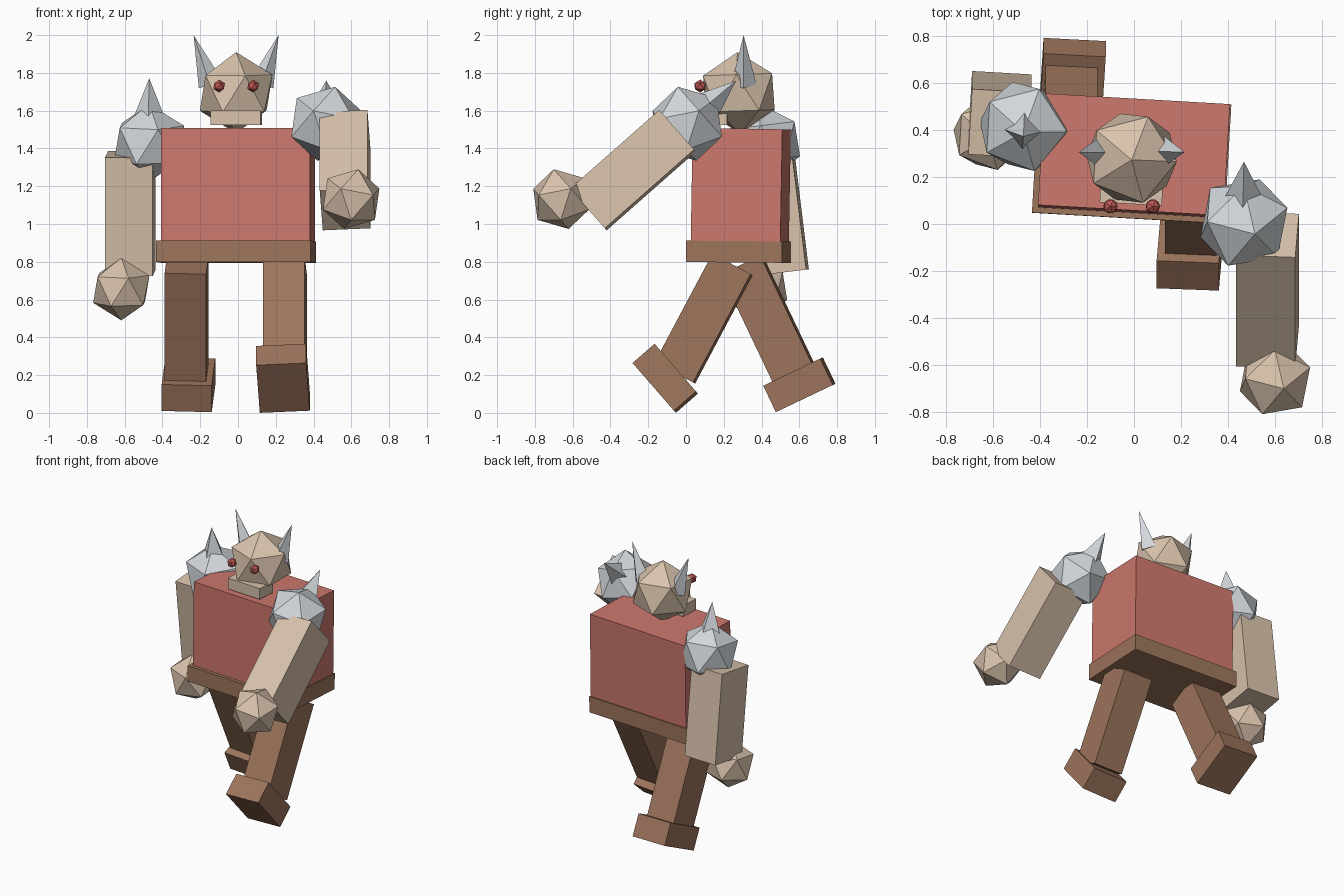
import bpy
from math import radians
from mathutils import Matrix, Vector

if "Cube" in bpy.data.objects:
    bpy.data.objects.remove(bpy.data.objects["Cube"], do_unlink=True)


def material(name, *srgb):
    rgb = [((c / 255 + 0.055) / 1.055) ** 2.4 for c in srgb]
    mat = bpy.data.materials.new(name)
    mat.use_nodes = True
    mat.diffuse_color = (*rgb, 1)
    mat.node_tree.nodes["Principled BSDF"].inputs["Base Color"].default_value = (*rgb, 1)
    return mat


RED = material("red cloth", 204, 120, 109)
SKIN = material("tan skin", 217, 195, 172)
BROWN = material("brown leather", 157, 117, 92)
STEEL = material("grey steel", 210, 215, 219)
EYE = material("dark red eye", 190, 88, 84)

TWIST = -3.3  # the whole body is turned slightly


def frame(pos, pitch=0, roll=TWIST):
    """Placement: turn about the part's own z, then pitch about x."""
    return (Matrix.Translation(pos) @ Matrix.Rotation(radians(pitch), 4, 'X')
            @ Matrix.Rotation(radians(roll), 4, 'Z'))


def finish(name, mat, matrix):
    obj = bpy.context.object
    obj.name = name
    obj.data.name = name
    obj.data.materials.append(mat)
    obj.data.transform(matrix)
    return obj


def box(name, mat, matrix, size):
    bpy.ops.mesh.primitive_cube_add(size=1)
    return finish(name, mat, matrix @ Matrix.Diagonal((*size, 1)))


def ball(name, mat, matrix, radius):
    bpy.ops.mesh.primitive_ico_sphere_add(subdivisions=1, radius=radius)
    return finish(name, mat, matrix)


def spike(name, base, tip, radius, roll=TWIST):
    """Four-sided cone running from base to tip."""
    axis = Vector(tip) - Vector(base)
    bpy.ops.mesh.primitive_cone_add(vertices=4, radius1=radius, radius2=0, depth=axis.length)
    turn = Vector((0, 0, 1)).rotation_difference(axis).to_matrix().to_4x4()
    middle = (Vector(base) + Vector(tip)) / 2
    return finish(name, STEEL, Matrix.Translation(middle) @ turn
                  @ Matrix.Rotation(radians(roll), 4, 'Z'))


# Trunk
box("torso", RED, frame((0, 0.29, 1.2), -1), (0.79, 0.475, 0.61))
box("belt", BROWN, frame((-0.01, 0.278, 0.853), -0.5), (0.82, 0.508, 0.113))

# Head
ball("head", SKIN, frame((-0.01, 0.28, 1.695), 2), 0.215)
box("jaw", SKIN, frame((-0.01, 0.155, 1.562)), (0.265, 0.14, 0.078))
for side, label in ((1, "left"), (-1, "right")):
    ball(label + "_eye", EYE, frame((-0.01 + side * 0.09, 0.075, 1.73)), 0.034)
    spike(label + "_horn", (-0.01 + side * 0.135, 0.307, 1.74),
          (-0.01 + side * 0.225, 0.305, 2.0), 0.066)

# Arms, each with a shoulder plate, spike and fist in the arm's own frame
for side, label, pos, pitch in ((1, "left", (0.567, -0.281, 1.285), -48.6),
                                (-1, "right", (-0.57, 0.466, 1.055), 7)):
    arm = frame(pos, pitch)
    box(label + "_arm", SKIN, arm, (0.253, 0.28, 0.63))
    shoulder = Vector((-0.1 * side, 0, 0.378))
    ball(label + "_shoulder", STEEL, arm @ Matrix.Translation(shoulder), 0.207)
    spike(label + "_shoulder_spike", arm @ (shoulder + Vector((0, 0, 0.08))),
          arm @ (shoulder + Vector((0, 0, 0.345))), 0.105)
    ball(label + "_fist", SKIN,
         arm @ Matrix.Translation((0.04 * side, -0.134, -0.386)), 0.167)

# Legs in mid stride
for label, leg_pos, leg_pitch, foot_pos, foot_pitch in (
        ("left", (0.248, 0.094, 0.499), -28, (0.238, -0.11, 0.183), -49),
        ("right", (-0.272, 0.435, 0.493), 25.5, (-0.262, 0.6, 0.149), 25.5)):
    box(label + "_leg", BROWN, frame(leg_pos, leg_pitch), (0.22, 0.23, 0.65))
    box(label + "_foot", BROWN, frame(foot_pos, foot_pitch), (0.265, 0.335, 0.155))
